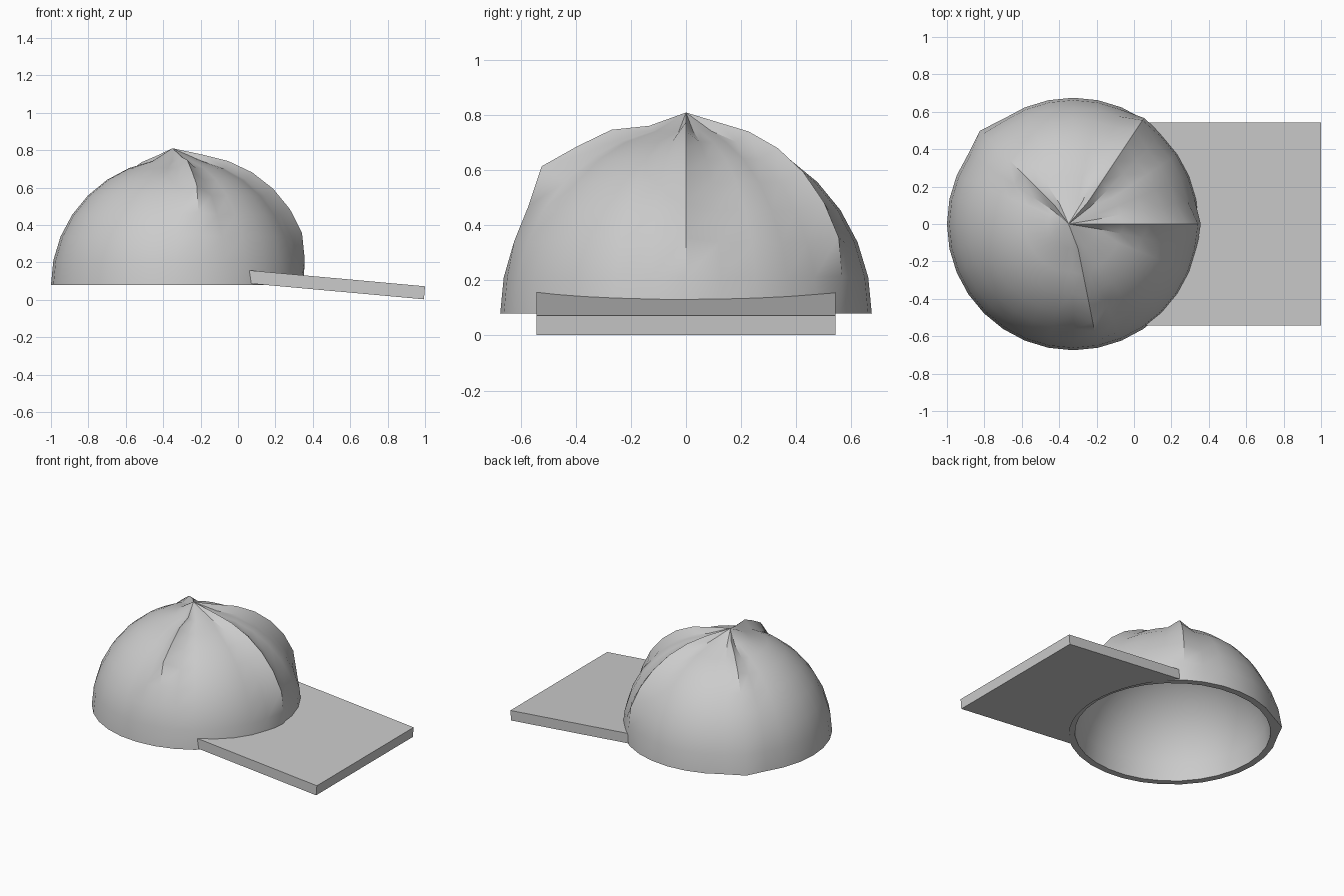
import bpy, bmesh, math

if "Cube" in bpy.data.objects:
    bpy.data.objects.remove(bpy.data.objects["Cube"])

grey = bpy.data.materials.new("plain grey")
grey.diffuse_color = (0.6, 0.6, 0.6, 1)
grey.use_nodes = True
grey.node_tree.nodes["Principled BSDF"].inputs["Base Color"].default_value = grey.diffuse_color

CX, BASE, R, SEG, RINGS = -0.325, 0.08, 0.675, 32, 8


def make(name, bm, angle):
    bmesh.ops.recalc_face_normals(bm, faces=bm.faces[:])
    me = bpy.data.meshes.new(name)
    bm.to_mesh(me)
    bm.free()
    ob = bpy.data.objects.new(name, me)
    bpy.context.collection.objects.link(ob)
    me.materials.append(grey)
    bpy.ops.object.select_all(action='DESELECT')
    ob.select_set(True)
    bpy.context.view_layer.objects.active = ob
    bpy.ops.object.shade_smooth_by_angle(angle=math.radians(angle))
    return ob


# raised seams: segment index -> outward scale for each ring, rim to crown
seams = {
    0: [1, 1.03, 1.07, 1.075, 1.075, 1.07, 1.06, 1.05],
    5: [1, 1.03, 1.07, 1.075, 1.075, 1.07, 1.06, 1.05],
    12: [1.045, 1.03, 1.02, 1.02, 1.02, 1.05, 1.05, 1.05],
    25: [1, 1, 1.02, 1.04, 1.12, 1.08, 1.07, 1.03],
}


def dome(bm, radius, ridged):
    rings = []
    for k in range(RINGS):
        lat = math.pi / 2 * k / RINGS
        ring = []
        for s in range(SEG):
            a = 2 * math.pi * s / SEG
            r = radius * (seams[s][k] if ridged and s in seams else 1)
            ring.append(bm.verts.new((CX + r * math.cos(lat) * math.cos(a),
                                      r * math.cos(lat) * math.sin(a),
                                      BASE + r * math.sin(lat))))
        rings.append(ring)
    top = bm.verts.new((CX - 0.025, 0, 0.81) if ridged else (CX, 0, BASE + radius))
    for s in range(SEG):
        t = (s + 1) % SEG
        for lo, hi in zip(rings, rings[1:]):
            bm.faces.new((lo[s], lo[t], hi[t], hi[s]))
        bm.faces.new((rings[-1][s], rings[-1][t], top))
    return rings[0]


# crown: outer shell with seams, inner lining, flat rim
bm = bmesh.new()
outer = dome(bm, R, True)
inner = dome(bm, R - 0.045, False)
for s in range(SEG):
    t = (s + 1) % SEG
    bm.faces.new((outer[s], outer[t], inner[t], inner[s]))
make("cap_crown", bm, 35)

# brim: sloping slab whose inner edge follows the crown
bm = bmesh.new()
HALF, ARC = 0.543, 0.664
end = math.asin(HALF / ARC)
pts = [(CX + ARC * math.cos(a), ARC * math.sin(a))
       for a in (end * (i / 8 - 1) for i in range(17))]
slope = -0.0905
rows = []
for z0, tip in ((0.0, 0.994), (0.07, 1.0)):
    outline = pts + [(tip, HALF), (tip, -HALF)]
    rows.append([bm.verts.new((x, y, z0 + 0.002 + slope * (x - 1))) for x, y in outline])
low, high = rows
bm.faces.new(low)
bm.faces.new(high)
for i in range(len(low)):
    j = (i + 1) % len(low)
    bm.faces.new((low[i], low[j], high[j], high[i]))
make("cap_brim", bm, 30)
